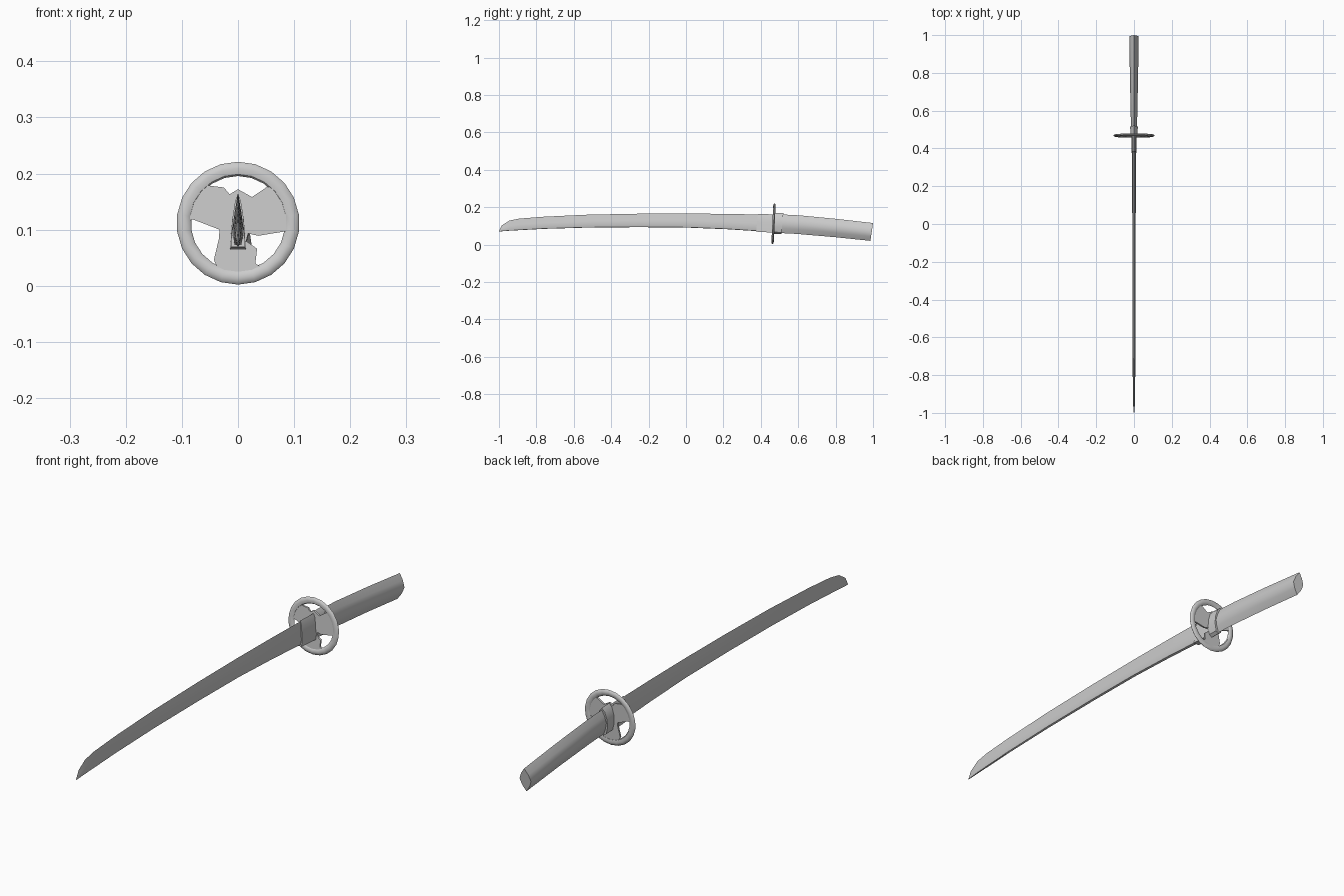
import bpy, bmesh, math

if "Cube" in bpy.data.objects:
    bpy.data.objects.remove(bpy.data.objects["Cube"])

def finish(name, bm, angle=30):
    bmesh.ops.remove_doubles(bm, verts=bm.verts, dist=1e-5)
    bmesh.ops.recalc_face_normals(bm, faces=bm.faces)
    me = bpy.data.meshes.new(name)
    bm.to_mesh(me)
    bm.free()
    ob = bpy.data.objects.new(name, me)
    bpy.context.collection.objects.link(ob)
    bpy.ops.object.select_all(action='DESELECT')
    ob.select_set(True)
    bpy.context.view_layer.objects.active = ob
    bpy.ops.object.shade_smooth_by_angle(angle=math.radians(angle))
    return ob

def loft(name, stations, section, lean=0.0, angle=30):
    """stations: (y, top z, bottom z, half width); section: right half (x 0..1, height 0..1)"""
    full = section + [(-x, t) for x, t in reversed(section) if x > 0]
    bm = bmesh.new()
    rings = []
    for y, top, bot, w in stations:
        h = top - bot
        rings.append([bm.verts.new((x * w, y + lean * (t - .5) * h, bot + t * h)) for x, t in full])
    n = len(full)
    for a, b in zip(rings, rings[1:]):
        for i in range(n):
            j = (i + 1) % n
            bm.faces.new((a[i], a[j], b[j], b[i]))
    bm.faces.new(rings[0])
    bm.faces.new(rings[-1])
    return finish(name, bm, angle)

# Blade: cutting edge on the upper, convex side, thicker spine below
blade = [(-1.0, .072, .070, .001), (-.985, .102, .071, .003), (-.945, .128, .074, .005),
         (-.89, .139, .077, .006), (-.76, .149, .084, .007), (-.52, .160, .091, .008),
         (-.25, .165, .093, .009), (0, .166, .091, .009), (.22, .164, .082, .010),
         (.47, .159, .066, .010)]
loft("blade", blade, [(0, 1), (.7, .5), (1, .22), (.6, .02), (0, 0)])

# Blade collar in front of the guard
loft("blade_collar", [(.38, .164, .069, .013), (.47, .161, .064, .014)],
     [(0, 1), (.4, .86), (.75, .55), (1, 0)], .1)

# Collar behind the guard
loft("handle_collar", [(.468, .170, .058, .019), (.515, .168, .056, .020)],
     [(0, 1), (.6, .88), (1, .6), (1, .35), (.6, .08), (0, 0)], .1)

# Handle: lens-shaped section, flaring towards the end
loft("handle", [(.47, .163, .064, .015), (.6, .156, .057, .018),
                (.8, .137, .040, .022), (.993, .115, .020, .025)],
     [(0, 1), (.62, .76), (1, .5), (.62, .24), (0, 0)], .15, 40)

# Guard, leaning slightly with the handle
GY, GZ, TILT = .468, .1115, .05

def guard_point(x, y, z):
    return (x, GY + y + (z - GZ) * TILT, z)

# Guard rim
bm = bmesh.new()
SEG = 22
profile = [(.0975, .0065), (.106, .004), (.1095, 0), (.106, -.004),
           (.0975, -.0065), (.087, -.004), (.084, 0), (.087, .004)]
rings = []
for i in range(SEG):
    a = math.tau * i / SEG + math.pi / 2
    rings.append([bm.verts.new(guard_point(r * math.cos(a), y, GZ + r * math.sin(a))) for r, y in profile])
for i in range(SEG):
    a, b = rings[i], rings[(i + 1) % SEG]
    for k in range(len(profile)):
        m = (k + 1) % len(profile)
        bm.faces.new((a[k], a[m], b[m], b[k]))
finish("guard_rim", bm, 40)

# Guard plate with three lobes that leave three openings
outline = [(0, .172), (.025, .158), (.05, .175), (.07, .178), (.094, .14), (.095, .115),
           (.085, .097), (.036, .089), (.014, .094), (.014, .08), (.034, .066), (.031, .040),
           (.042, .032), (.025, .017), (0, .012), (-.01, .016), (-.034, .027), (-.043, .046),
           (-.034, .084), (-.033, .1), (-.08, .118), (-.095, .115), (-.09, .145),
           (-.064, .18), (-.025, .175), (-.015, .163)]
bm = bmesh.new()
front = [bm.verts.new(guard_point(x, -.0035, z)) for x, z in outline]
back = [bm.verts.new(guard_point(x, .0035, z)) for x, z in outline]
for i in range(len(outline)):
    j = (i + 1) % len(outline)
    bm.faces.new((front[i], front[j], back[j], back[i]))
caps = [bm.faces.new(front), bm.faces.new(back)]
bmesh.ops.triangulate(bm, faces=caps)
finish("guard_plate", bm)
